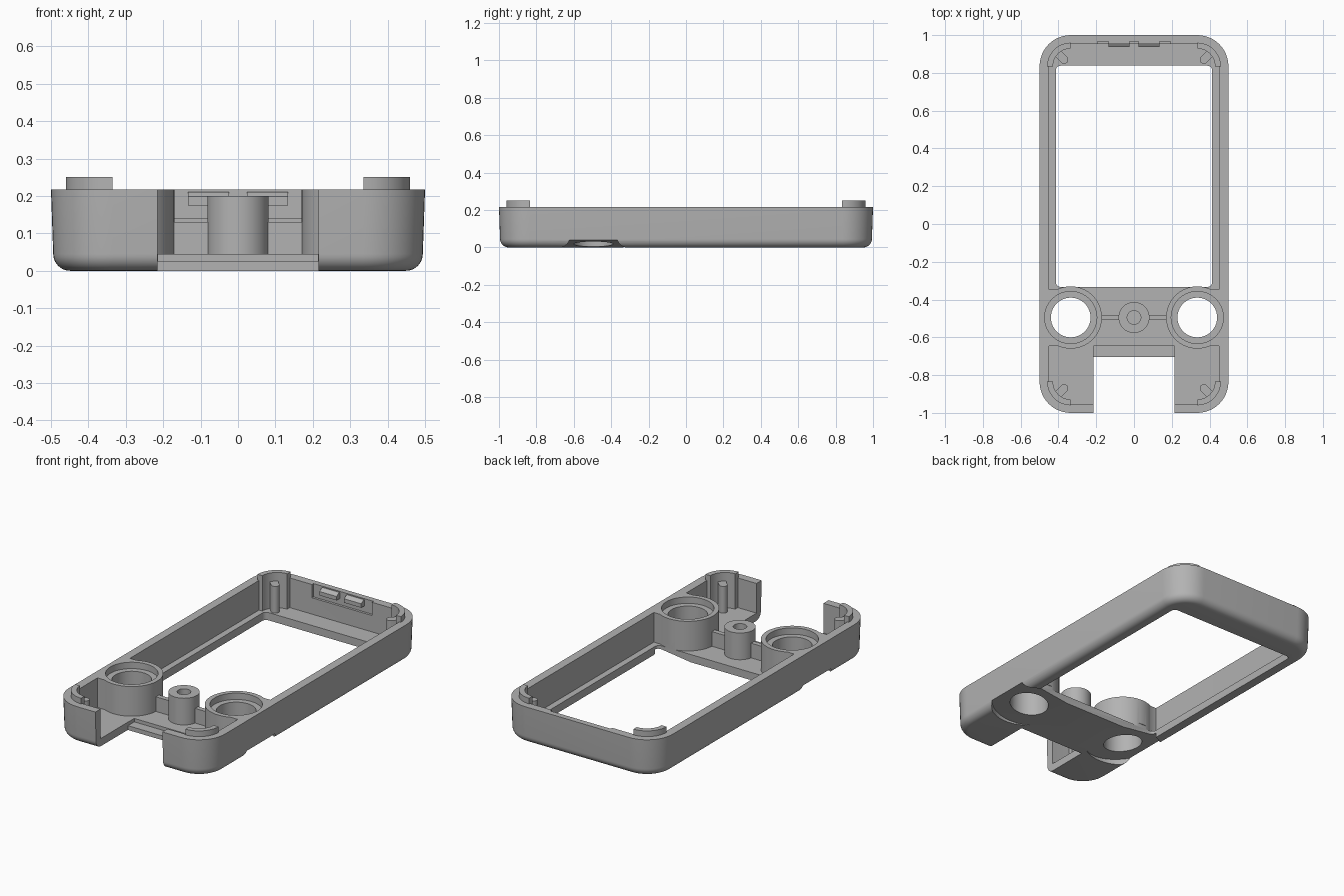
import bpy, bmesh, math
from mathutils import Vector

if "Cube" in bpy.data.objects:
    bpy.data.objects.remove(bpy.data.objects["Cube"], do_unlink=True)

grey = bpy.data.materials.new("plain grey")
grey.use_nodes = True
colour = (0.45, 0.45, 0.45, 1)
grey.diffuse_color = colour
grey.node_tree.nodes["Principled BSDF"].inputs["Base Color"].default_value = colour

TOP, FLOOR = 0.217, 0.045
RING_X, RING_Y = 0.335, -0.495
CORNER = (0.335, 0.835)


def loft(name, sections):
    """Skin a stack of outlines, each given as (points, z)."""
    bm = bmesh.new()
    rings = [[bm.verts.new((x, y, z)) for x, y in pts] for pts, z in sections]
    n = len(rings[0])
    for a, b in zip(rings, rings[1:]):
        for i in range(n):
            j = (i + 1) % n
            bm.faces.new((a[i], a[j], b[j], b[i]))
    bm.faces.new(rings[0][::-1])
    bm.faces.new(rings[-1])
    bmesh.ops.recalc_face_normals(bm, faces=bm.faces)
    mesh = bpy.data.meshes.new(name)
    bm.to_mesh(mesh)
    bm.free()
    ob = bpy.data.objects.new(name, mesh)
    bpy.context.collection.objects.link(ob)
    mesh.materials.append(grey)
    return ob


def arc(cx, cy, r, start, end, steps):
    angles = [math.radians(start + (end - start) * i / steps) for i in range(steps + 1)]
    return [(cx + r * math.cos(a), cy + r * math.sin(a)) for a in angles]


def rounded(x0, x1, y0, y1, r, steps=12):
    return (arc(x1 - r, y1 - r, r, 0, 90, steps) + arc(x0 + r, y1 - r, r, 90, 180, steps)
            + arc(x0 + r, y0 + r, r, 180, 270, steps) + arc(x1 - r, y0 + r, r, 270, 360, steps))


def prism(name, pts, z0, z1):
    return loft(name, [(pts, z0), (pts, z1)])


def box(name, x0, x1, y0, y1, z0, z1):
    return prism(name, [(x0, y0), (x1, y0), (x1, y1), (x0, y1)], z0, z1)


def cylinder(name, x, y, r, z0, z1):
    return prism(name, arc(x, y, r, 0, 360, 64)[:-1], z0, z1)


def cut(ob, tool):
    mod = ob.modifiers.new("cut", "BOOLEAN")
    mod.operation, mod.solver, mod.object = "DIFFERENCE", "EXACT", tool
    bpy.ops.object.select_all(action="DESELECT")
    bpy.context.view_layer.objects.active = ob
    ob.select_set(True)
    bpy.ops.object.modifier_apply(modifier=mod.name)
    bpy.data.objects.remove(tool, do_unlink=True)


# Outer shell with a rounded bottom edge and a slight draft
def shell_outline(inset):
    return rounded(-0.5 + inset, 0.5 - inset, -1 + inset, 1 - inset, 0.165 - inset)


fillet = 0.045
sections = []
for i in range(9):
    a = math.radians(90 * i / 8)
    sections.append((shell_outline(0.006 + fillet * (1 - math.sin(a))), fillet * (1 - math.cos(a))))
sections.append((shell_outline(0), TOP))
case = loft("case_shell", sections)

# Cavity, leaving the speaker cups and the blocks beside them standing
cavity = prism("cavity_cutter", rounded(-0.45, 0.45, -0.953, 0.953, 0.118), FLOOR, 0.4)
for s in (-1, 1):
    cut(cavity, cylinder("cup_keepout", s * RING_X, RING_Y, 0.165, -0.1, 0.6))
    xs = sorted((s * 0.40, s * 0.6))
    cut(cavity, box("block_keepout", *xs, -0.645, -0.348, -0.1, 0.6))
cut(case, cavity)

# Screen window, front notch, lowered sill and back wall recess
cut(case, prism("window_cutter", rounded(-0.414, 0.414, -0.333, 0.838, 0.025, 5), -0.1, FLOOR + 0.02))
cut(case, box("notch_cutter", -0.215, 0.215, -1.2, -0.703, -0.1, 0.4))
cut(case, box("sill_cutter", -0.214, 0.214, -0.8, -0.645, 0.025, 0.12))
cut(case, box("recess_cutter", -0.193, 0.193, 0.93, 0.967, 0.14, 0.4))

# Stepped bores through the cups and sloping scoops beneath them
for s in (-1, 1):
    cut(case, cylinder("bore_cutter", s * RING_X, RING_Y, 0.105, -0.1, 0.4))
    cut(case, cylinder("step_cutter", s * RING_X, RING_Y, 0.138, 0.18, 0.4))
    scoop = cylinder("scoop_cutter", 0, 0, 0.205, -0.2, 0)
    scoop.location = Vector((s * RING_X, RING_Y, 0.0175))
    scoop.rotation_euler.y = -s * 0.13
    bpy.context.view_layer.update()
    cut(case, scoop)

parts = [case]

# Central screw post and the ribs tying it to the cups
post = cylinder("screw_post", 0, RING_Y, 0.082, FLOOR - 0.01, 0.2)
cut(post, cylinder("screw_hole", 0, RING_Y, 0.036, 0.07, 0.3))
parts.append(post)
for s, side in ((-1, "right"), (1, "left")):
    xs = sorted((s * 0.075, s * 0.18))
    parts.append(box(side + "_post_rib", *xs, RING_Y - 0.014, RING_Y + 0.014, FLOOR - 0.01, 0.13))

# Corner locating lips and diagonal pegs
for sx, side in ((-1, "right"), (1, "left")):
    for sy, end in ((-1, "front"), (1, "back")):
        lip = arc(*CORNER, 0.125, 0, 90, 12) + arc(*CORNER, 0.094, 90, 0, 12)
        lip = [(x * sx, y * sy) for x, y in lip]
        parts.append(prism(f"{end}_{side}_corner_lip", lip, FLOOR - 0.01, 0.25))
        inner, outer = (0.37, 0.87), (0.41, 0.91)
        peg = arc(*inner, 0.022, 135, 315, 10) + arc(*outer, 0.022, -45, 135, 10)
        peg = [(x * sx, y * sy) for x, y in peg]
        parts.append(prism(f"{end}_{side}_corner_peg", peg, FLOOR - 0.01, 0.2))

    # Wedge clips in the back wall recess
    x0, x1 = sorted((sx * 0.024, sx * 0.134))
    parts.append(loft(side + "_wall_clip", [
        ([(x0, 0.938), (x1, 0.938), (x1, 0.975), (x0, 0.975)], 0.175),
        ([(x0, 0.938), (x1, 0.938), (x1, 0.975), (x0, 0.975)], 0.198),
        ([(x0, 0.958), (x1, 0.958), (x1, 0.975), (x0, 0.975)], 0.211)]))

# Smooth curved walls while keeping the edges crisp
bpy.ops.object.select_all(action="DESELECT")
for ob in parts:
    ob.select_set(True)
bpy.context.view_layer.objects.active = case
bpy.ops.object.shade_smooth_by_angle(angle=math.radians(30))
